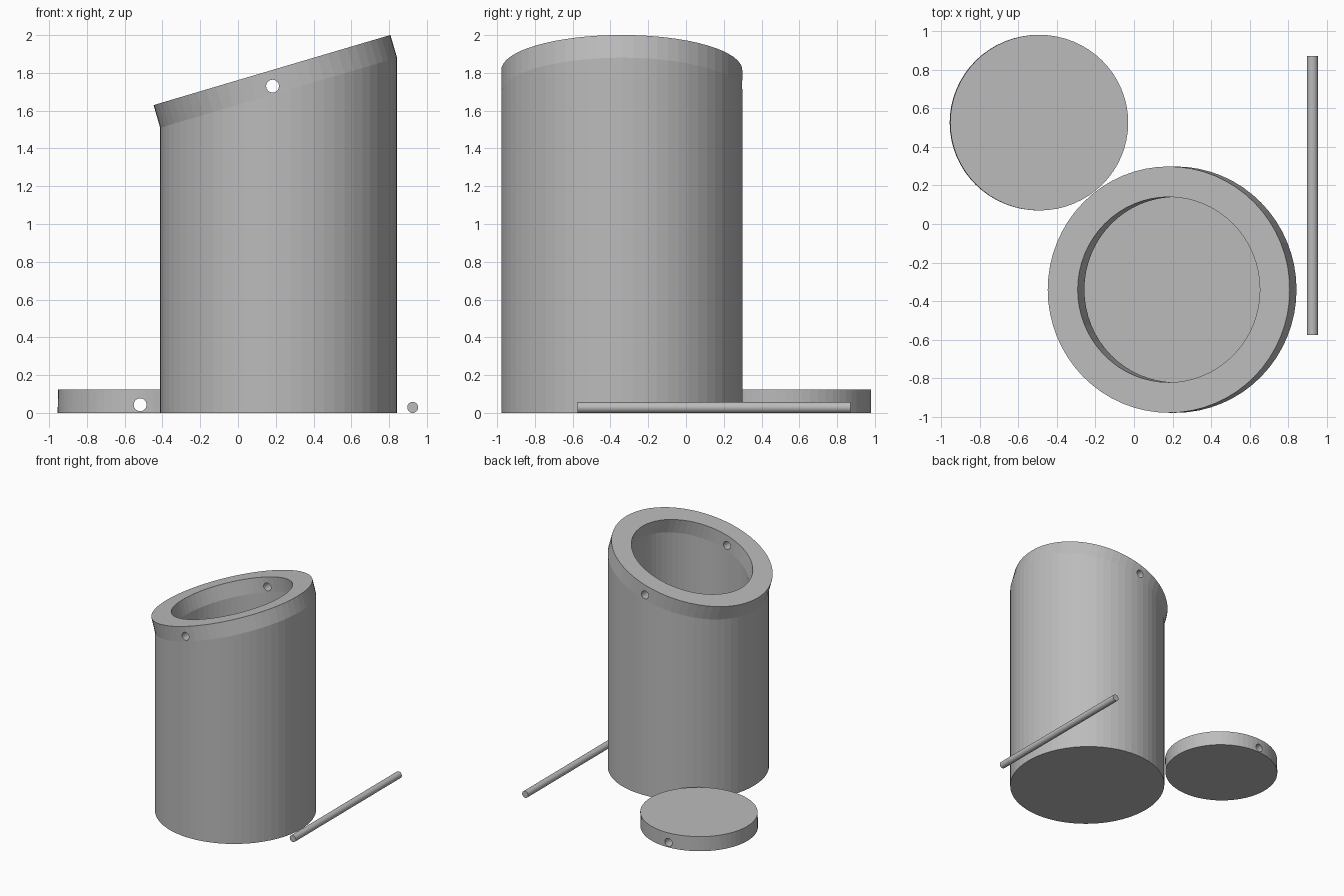
import bpy, bmesh, math

cube = bpy.data.objects.get("Cube")
if cube:
    bpy.data.objects.remove(cube, do_unlink=True)

SEGMENTS = 64
SLOPE = 0.296
TILT_SHIFT, TILT_RISE = -0.035, 0.12

gray = bpy.data.materials.new("plain gray")
gray.use_nodes = True
gray.diffuse_color = (0.5, 0.5, 0.5, 1)
gray.node_tree.nodes["Principled BSDF"].inputs["Base Color"].default_value = (0.5, 0.5, 0.5, 1)


def ellipse(bm, cx, cy, rx, ry, z, slope=0.0):
    """Loop of vertices, optionally rising along x."""
    loop = []
    for i in range(SEGMENTS):
        a = math.tau * i / SEGMENTS
        dx = rx * math.cos(a)
        loop.append(bm.verts.new((cx + dx, cy + ry * math.sin(a), z + slope * dx)))
    return loop


def skin(name, rings):
    """Solid skinned through elliptical rings and capped at both ends."""
    bm = bmesh.new()
    loops = [ellipse(bm, *ring) for ring in rings]
    for low, high in zip(loops, loops[1:]):
        for i in range(SEGMENTS):
            j = (i + 1) % SEGMENTS
            bm.faces.new((low[i], low[j], high[j], high[i]))
    bm.faces.new(loops[0][::-1])
    bm.faces.new(loops[-1])
    bmesh.ops.recalc_face_normals(bm, faces=bm.faces)
    mesh = bpy.data.meshes.new(name)
    bm.to_mesh(mesh)
    bm.free()
    mesh.materials.append(gray)
    obj = bpy.data.objects.new(name, mesh)
    bpy.context.collection.objects.link(obj)
    return obj


def rod(name, x, y, z, radius, length):
    """Round bar lying along y."""
    bpy.ops.mesh.primitive_cylinder_add(vertices=32, radius=radius, depth=length,
                                        location=(x, y, z), rotation=(math.pi / 2, 0, 0))
    obj = bpy.context.object
    obj.name = name
    obj.data.materials.append(gray)
    return obj


def drill(target, x, y, z):
    """Pin hole right through the part along y."""
    cutter = rod("pin_hole_cutter", x, y, z, 0.034, 2)
    cutter.hide_render = True
    mod = target.modifiers.new("pin_hole", 'BOOLEAN')
    mod.operation, mod.solver, mod.object = 'DIFFERENCE', 'EXACT', cutter
    bpy.context.view_layer.objects.active = target
    bpy.ops.object.modifier_apply(modifier=mod.name)
    bpy.data.objects.remove(cutter, do_unlink=True)


# Hollow container: upright wall, tilted collar, tilted mouth, inner wall and floor
cx, cy, seam = 0.215, -0.34, 1.695
outer, inner = (0.627, 0.638), (0.472, 0.48)
top_x, top_z = cx + TILT_SHIFT, seam + TILT_RISE
container = skin("container", [
    (cx, cy, *outer, 0),
    (cx, cy, *outer, seam, SLOPE),
    (top_x, cy, *outer, top_z, SLOPE),
    (top_x, cy, *inner, top_z, SLOPE),
    (cx, cy, *inner, seam, SLOPE),
    (cx, cy, *inner, 0.125),
])
drill(container, 0.183, cy, 1.73)

# Loose lid, leaning very slightly
lid = skin("lid", [
    (-0.494, 0.525, 0.461, 0.455, 0),
    (-0.491, 0.525, 0.461, 0.455, 0.125),
])
drill(lid, -0.518, 0.525, 0.043)

# Hinge pin lying beside the container
rod("hinge_pin", 0.925, 0.148, 0.029, 0.029, 1.445)
